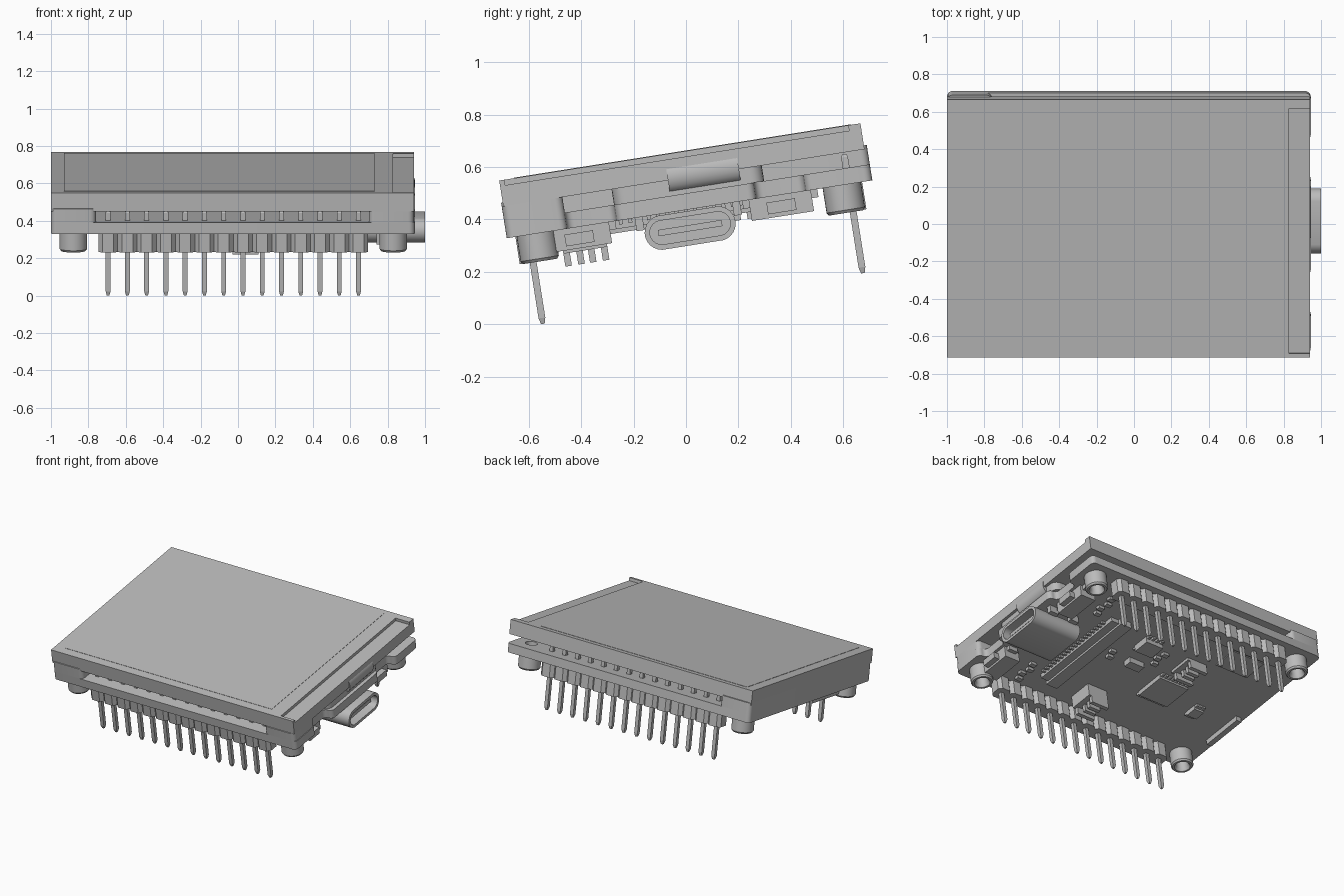
import bpy, bmesh, math
from mathutils import Matrix

if "Cube" in bpy.data.objects:
    bpy.data.objects.remove(bpy.data.objects["Cube"])

TILT = Matrix.Rotation(math.radians(9), 4, 'X')   # whole board leans back
BOARD_LOW, BOARD_TOP, LCD_LOW, LCD_TOP = 0.431, 0.493, 0.553, 0.653
MID_X, MID_Y = -0.025, 0.079

grey = bpy.data.materials.new("plain_grey")
grey.use_nodes = True
grey.diffuse_color = (0.5, 0.5, 0.5, 1)
grey.node_tree.nodes["Principled BSDF"].inputs["Base Color"].default_value = (0.5, 0.5, 0.5, 1)


def finish(name, bm, smooth=False):
    bmesh.ops.recalc_face_normals(bm, faces=bm.faces)
    bm.transform(TILT)
    mesh = bpy.data.meshes.new(name)
    bm.to_mesh(mesh)
    bm.free()
    mesh.materials.append(grey)
    obj = bpy.data.objects.new(name, mesh)
    bpy.context.collection.objects.link(obj)
    if smooth:
        bpy.ops.object.select_all(action='DESELECT')
        obj.select_set(True)
        bpy.context.view_layer.objects.active = obj
        bpy.ops.object.shade_smooth_by_angle(angle=math.radians(35))
    return obj


def skin(bm, rings, closed=False):
    """Join rings of points with quads; cap the ends unless closed."""
    loops = [[bm.verts.new(p) for p in ring] for ring in rings]
    pairs = list(zip(loops, loops[1:]))
    if closed:
        pairs.append((loops[-1], loops[0]))
    for a, b in pairs:
        for i in range(len(a)):
            j = (i + 1) % len(a)
            bm.faces.new((a[i], a[j], b[j], b[i]))
    if not closed:
        bm.faces.new(loops[0])
        bm.faces.new(loops[-1])
    return loops


def rect(x, y, hx, hy, z):
    return [(x - hx, y - hy, z), (x + hx, y - hy, z), (x + hx, y + hy, z), (x - hx, y + hy, z)]


def circle(x, y, r, z, n=32):
    return [(x + r * math.cos(2 * math.pi * i / n), y + r * math.sin(2 * math.pi * i / n), z)
            for i in range(n)]


def add_box(bm, x0, x1, y0, y1, z0, z1):
    base = ((x0 + x1) / 2, (y0 + y1) / 2, (x1 - x0) / 2, (y1 - y0) / 2)
    skin(bm, [rect(*base, z0), rect(*base, z1)])


def boxes(name, *dims):
    bm = bmesh.new()
    for d in dims:
        add_box(bm, *d)
    return finish(name, bm)


def plate(name, outline, z0, z1, radius):
    """Extruded outline with rounded upright edges."""
    bm = bmesh.new()
    skin(bm, [[(x, y, z) for x, y in outline] for z in (z0, z1)])
    edges = [e for e in bm.edges if abs(e.verts[0].co.z - e.verts[1].co.z) > 0.01]
    bmesh.ops.bevel(bm, geom=edges, offset=radius, segments=5, profile=0.5, affect='EDGES')
    return finish(name, bm, True)


corners = [(MID_X + sx * 0.855, MID_Y + sy * 0.591) for sx in (-1, 1) for sy in (-1, 1)]

# Circuit board with button notches in the connector edge
edge, notch, left, front, back = 0.945, 0.88, -1.0, -0.624, 0.788
outline = [(left, front), (edge, front), (edge, -0.39), (notch, -0.39), (notch, -0.2), (edge, -0.2),
           (edge, 0.34), (notch, 0.34), (notch, 0.53), (edge, 0.53), (edge, back), (left, back)]
board = plate("circuit_board", outline, BOARD_LOW, BOARD_TOP, 0.03)

# Mounting holes
bm = bmesh.new()
for x, y in corners:
    skin(bm, [circle(x, y, 0.04, z) for z in (0.4, 0.52)])
cutter = finish("hole_cutter", bm)
cutter.hide_render = True
cutter.hide_set(True)
cut = board.modifiers.new("mounting_holes", 'BOOLEAN')
cut.operation, cut.object, cut.solver = 'DIFFERENCE', cutter, 'EXACT'

# Hollow standoffs
bm = bmesh.new()
for x, y in corners:
    profile = [(0.04, BOARD_LOW), (0.074, BOARD_LOW), (0.074, 0.335), (0.066, 0.324),
               (0.052, 0.324), (0.04, 0.345)]
    skin(bm, [circle(x, y, r, z) for r, z in profile], closed=True)
finish("standoffs", bm, True)

# Spacers between the board and the display
plate("side_spacer", [(left, front), (-0.76, front), (-0.76, back), (left, back)],
      BOARD_TOP, LCD_LOW + 0.015, 0.03)
plate("corner_spacer", [(0.7, front), (0.94, front), (0.94, -0.39), (0.7, -0.39)],
      BOARD_TOP, LCD_LOW, 0.03)
plate("middle_spacer", [(0.5, -0.2), (0.92, -0.2), (0.92, 0.38), (0.5, 0.38)],
      BOARD_TOP, LCD_LOW, 0.05)

# Display: tray, end lips, glass and picture area
LEDGE = 0.632
lcd_front, lcd_back, lcd_end, glass_end = -0.618, 0.777, 0.94, 0.83
boxes("display_tray", (left, lcd_end, lcd_front, lcd_back, LCD_LOW, LEDGE))
boxes("display_glass", (left, glass_end, lcd_front, lcd_back, LEDGE, LCD_TOP))
boxes("display_lips", (glass_end, lcd_end, lcd_front, lcd_front + 0.02, LEDGE, LCD_TOP),
      (glass_end, lcd_end, 0.73, lcd_back, LEDGE, LCD_TOP))
boxes("picture_area", (-0.93, 0.73, -0.56, 0.74, LCD_TOP, LCD_TOP + 0.002))

# Ribbon folded around the display edge
bm = bmesh.new()
fold = [(0.9, 0.626)] + [(0.9 + 0.047 * math.sin(t), 0.565 + 0.061 * math.cos(t))
                         for t in [math.pi * i / 10 for i in range(1, 10)]] + [(0.9, 0.504)]
skin(bm, [[(x, y, z) for x, z in fold] for y in (0.018, 0.292)])
finish("folded_ribbon", bm, True)

# Pin headers: chamfered blocks and tapered pins, one row per side
blocks, pins = bmesh.new(), bmesh.new()
PITCH, COUNT = 0.103, 14
for side in (-1, 1):
    y = MID_Y + side * 0.618
    for i in range(COUNT):
        x = MID_X + (i - (COUNT - 1) / 2) * PITCH
        h, c = PITCH / 2, 0.022
        octagon = [(h, h - c), (h - c, h), (c - h, h), (-h, h - c),
                   (-h, c - h), (c - h, -h), (h - c, -h), (h, c - h)]
        skin(blocks, [[(x + a, y + b, z) for a, b in octagon] for z in (0.326, BOARD_LOW)])
        stages = [(0.007, 0.087), (0.013, 0.11), (0.013, 0.535), (0.008, 0.547)]
        skin(pins, [rect(x, y, r, r, z) for r, z in stages])
finish("header_blocks", blocks)
finish("header_pins", pins)


# Rounded port with a hollow mouth and a tongue
def port_ring(x, half_width, half_height):
    pts = []
    for i in range(24):
        t = 2 * math.pi * (i + 0.5) / 24
        shift = math.copysign(half_width - half_height, math.cos(t))
        pts.append((x, 0.073 + shift + half_height * math.cos(t), 0.36 + half_height * math.sin(t)))
    return pts


bm = bmesh.new()
skin(bm, [port_ring(0.62, 0.175, 0.066), port_ring(1, 0.175, 0.066),
          port_ring(1, 0.155, 0.046), port_ring(0.75, 0.155, 0.046)])
finish("port_shell", bm, True)
boxes("port_tongue", (0.74, 0.97, -0.05, 0.196, 0.348, 0.372))
boxes("port_feet", *[(x, x + 0.07, y, y + 0.03, 0.38, BOARD_LOW)
                     for x in (0.65, 0.82) for y in (-0.13, 0.246)])

# Side buttons
for label, y in (("front", -0.35), ("back", 0.43)):
    boxes(label + "_button", (0.74, 0.86, y - 0.12, y + 0.12, 0.35, BOARD_LOW),
          (0.86, 0.9, y - 0.055, y + 0.055, 0.365, 0.41),
          (0.77, 0.84, y - 0.145, y + 0.145, 0.4, BOARD_LOW))

# Ribbon socket under the board
boxes("ribbon_socket", (0.31, 0.4, -0.36, 0.41, 0.385, BOARD_LOW),
      (0.4, 0.46, -0.34, 0.39, 0.4, BOARD_LOW),
      *[(0.46, 0.485, -0.3 + i * 0.036, -0.285 + i * 0.036, 0.415, BOARD_LOW) for i in range(18)])

# Cable sockets with side walls and contact teeth
for label, x, y, low in (("battery", 0.06, -0.335, 0.289), ("sensor", -0.32, 0.235, 0.36)):
    boxes(label + "_socket", (x - 0.09, x + 0.07, y - 0.085, y + 0.085, low + 0.05, BOARD_LOW),
          (x - 0.09, x + 0.05, y - 0.085, y - 0.06, low, BOARD_LOW),
          (x - 0.09, x + 0.05, y + 0.06, y + 0.085, low, BOARD_LOW),
          *[(x - 0.06, x + 0.03, y + d, y + d + 0.025, low, low + 0.06)
            for d in (-0.035, 0.01)])


# Chips with rows of legs
def chip(name, x, y, hx, hy, low, legs):
    parts = [(x - hx, x + hx, y - hy, y + hy, low, BOARD_LOW)]
    for i in range(legs):
        px = x - hx + (i + 0.5) * 2 * hx / legs
        parts.append((px - 0.01, px + 0.01, y - hy - 0.025, y + hy + 0.025, 0.415, BOARD_LOW))
    boxes(name, *parts)


chip("main_chip", -0.33, -0.03, 0.12, 0.11, 0.4, 8)
chip("power_chip", 0.06, 0.29, 0.07, 0.06, 0.385, 4)
chip("driver_chip", -0.66, -0.1, 0.04, 0.04, 0.4, 3)
boxes("crystal", (-0.04, 0.08, 0.06, 0.12, 0.39, BOARD_LOW))
boxes("antenna", (-0.97, -0.93, -0.31, 0, 0.395, BOARD_LOW))
boxes("flat_module", (-0.72, -0.46, 0.36, 0.54, 0.424, BOARD_LOW))

# Scattered small parts
boxes("small_parts", *[(x, x + 0.045, y, y + 0.03, 0.41, BOARD_LOW)
                       for x0, y0, n in ((0.55, 0.42, 4), (0.54, -0.4, 4), (-0.12, 0.2, 3), (0.18, 0.1, 2))
                       for x, y in [(x0 + 0.02 * (i % 2), y0 + 0.055 * (i - 1)) for i in range(n)]])
